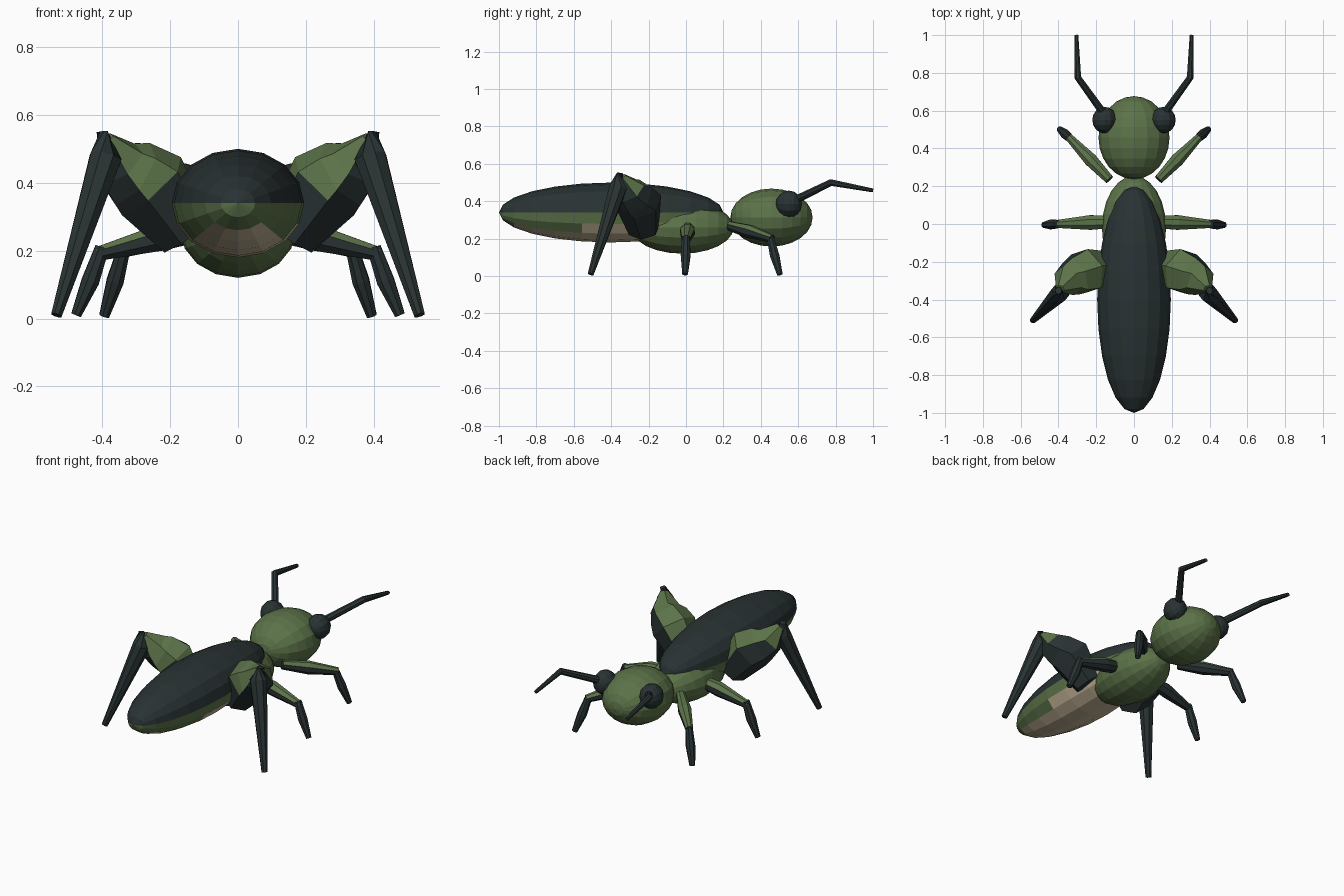
import bpy, bmesh, math
from mathutils import Vector, Matrix

cube = bpy.data.objects.get("Cube")
if cube:
    bpy.data.objects.remove(cube, do_unlink=True)


def material(name, rgb):
    m = bpy.data.materials.new(name)
    m.use_nodes = True
    m.diffuse_color = (*rgb, 1)
    bsdf = m.node_tree.nodes["Principled BSDF"]
    bsdf.inputs["Base Color"].default_value = (*rgb, 1)
    bsdf.inputs["Roughness"].default_value = 0.9
    return m


GREEN = material("leaf green", (0.105, 0.17, 0.066))
DARK = material("dark slate", (0.022, 0.032, 0.033))
TAN = material("belly tan", (0.55, 0.46, 0.31))


def finish(bm, name, mats, rule=None):
    """Turn a bmesh into a flat shaded object, colouring faces by a rule."""
    bmesh.ops.recalc_face_normals(bm, faces=bm.faces[:])
    bm.normal_update()
    if rule:
        for f in bm.faces:
            f.material_index = rule(f.calc_center_median(), f.normal)
    me = bpy.data.meshes.new(name)
    bm.to_mesh(me)
    bm.free()
    for m in mats:
        me.materials.append(m)
    ob = bpy.data.objects.new(name, me)
    bpy.context.collection.objects.link(ob)
    return ob


def ellipsoid(name, centre, size, mats, rule=None, seg=16, rings=12):
    """Faceted ellipsoid with its poles along the body axis."""
    bm = bmesh.new()
    mat = (Matrix.Translation(centre) @ Matrix.Diagonal((*size, 1))
           @ Matrix.Rotation(math.pi / 2, 4, "X"))
    bmesh.ops.create_uvsphere(bm, u_segments=seg, v_segments=rings, radius=1, matrix=mat)
    return finish(bm, name, mats, rule)


def limb(name, side, path, mats, rule=None, sides=8):
    """Tapered tube through (x, y, z, radius) points."""
    bm = bmesh.new()
    pts = [Vector(p[:3]) for p in path]
    rings = []
    for i, p in enumerate(pts):
        d = pts[min(i + 1, len(pts) - 1)] - pts[max(i - 1, 0)]
        q = d.to_track_quat("Z", "Y")
        ring = []
        for k in range(sides):
            a = math.tau * (k + 0.5) / sides
            v = p + q @ Vector((math.cos(a), math.sin(a), 0)) * path[i][3]
            ring.append(bm.verts.new((v.x * side, v.y, v.z)))
        rings.append(ring)
    for a, b in zip(rings, rings[1:]):
        for k in range(sides):
            n = (k + 1) % sides
            bm.faces.new((a[k], a[n], b[n], b[k]))
    bm.faces.new(rings[0])
    bm.faces.new(rings[-1])
    return finish(bm, name, mats, rule)


# Abdomen: dark back, green flanks, tan belly that narrows toward the tip
MID_Z, MID_Y = 0.34, -0.4


def abdomen_rule(c, n):
    if c.z > MID_Z:
        return 0
    below = math.degrees(math.atan2((MID_Z - c.z) / 0.16, abs(c.x) / 0.195))
    limit = 22 if c.y > -0.55 else 45
    return 2 if below > limit and c.y > -0.94 else 1


ellipsoid("abdomen", (0, MID_Y, MID_Z), (0.195, 0.6, 0.16), [DARK, GREEN, TAN], abdomen_rule)

# Thorax and head
ellipsoid("thorax", (0, -0.02, 0.26), (0.17, 0.275, 0.14), [GREEN])
ellipsoid("head", (0, 0.457, 0.313), (0.188, 0.22, 0.155), [GREEN])


def top_green(c, n):
    return 0 if n.z > 0.3 else 1


def hind_green(c, n):
    """Green top plus one green patch on the rear of the thigh."""
    patch = n.y < -0.4 and n.z > -0.3 and 0.39 < c.z < 0.46
    return 0 if patch else top_green(c, n)


# Eyes, feelers and legs on both sides
for side, label in ((1, "left"), (-1, "right")):
    ellipsoid(label + "_eye", (side * 0.155, 0.55, 0.385), (0.066, 0.07, 0.072), [DARK], seg=12, rings=8)
    limb(label + "_antenna", side,
         [(0.15, 0.57, 0.40, 0.022), (0.297, 0.775, 0.50, 0.019), (0.305, 1.0, 0.458, 0.011)], [DARK])

    limb(label + "_front_thigh", side,
         [(0.13, 0.235, 0.268, 0.026), (0.23, 0.34, 0.238, 0.038), (0.345, 0.46, 0.2, 0.022)],
         [GREEN, DARK], top_green)
    limb(label + "_front_shin", side,
         [(0.335, 0.45, 0.21, 0.02), (0.362, 0.474, 0.11, 0.027), (0.394, 0.502, 0.008, 0.016)], [DARK])

    limb(label + "_middle_thigh", side,
         [(0.13, 0.01, 0.255, 0.035), (0.23, 0.008, 0.238, 0.042), (0.415, 0, 0.19, 0.022)],
         [GREEN, DARK], top_green)
    limb(label + "_middle_shin", side,
         [(0.4, 0, 0.21, 0.022), (0.435, -0.002, 0.11, 0.028), (0.477, -0.005, 0.01, 0.016)], [DARK])

    # Heavy jumping leg
    limb(label + "_hind_thigh", side,
         [(0.15, -0.225, 0.245, 0.085), (0.255, -0.25, 0.39, 0.125), (0.31, -0.277, 0.425, 0.108),
          (0.35, -0.30, 0.455, 0.085), (0.39, -0.345, 0.53, 0.025)],
         [GREEN, DARK], hind_green, sides=6)
    limb(label + "_hind_shin", side,
         [(0.4, -0.353, 0.55, 0.018), (0.39, -0.362, 0.475, 0.05), (0.535, -0.51, 0.01, 0.017)], [DARK])
